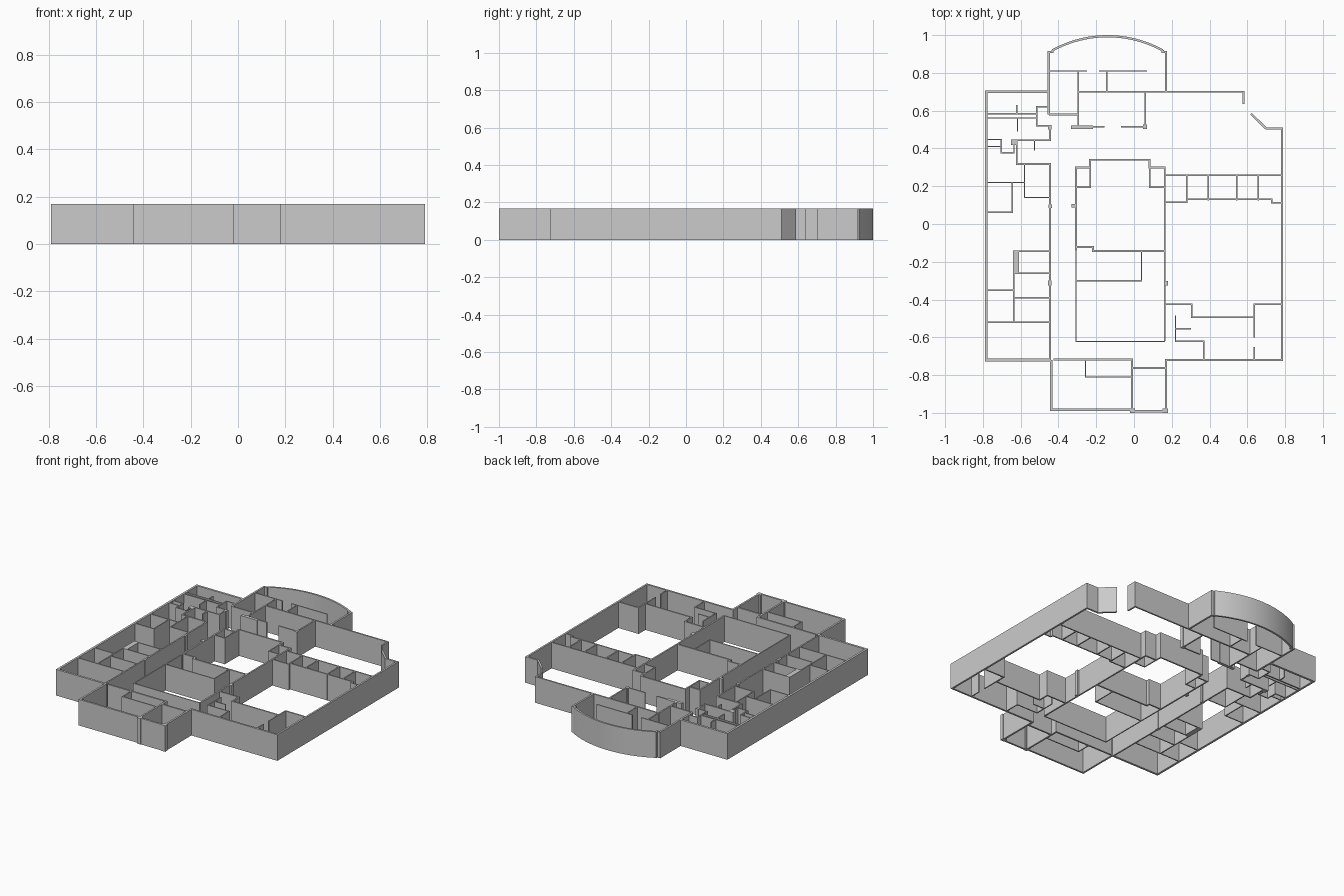
import bpy, bmesh, math
from mathutils import Vector

H = 0.168           # wall height
OUT, MID, THIN = 0.014, 0.010, 0.007   # wall thicknesses


def add_wall(bm, pts, t):
    """Sweep a mitred wall of thickness t along a plan path."""
    p = [Vector(q) for q in pts]
    dirs = [(b - a).normalized() for a, b in zip(p, p[1:])]
    rings = []
    for i, q in enumerate(p):
        d0, d1 = dirs[max(i - 1, 0)], dirs[min(i, len(dirs) - 1)]
        n0, n1 = Vector((-d0.y, d0.x)), Vector((-d1.y, d1.x))
        m = (n0 + n1) * (t / 2 / (1 + n0.dot(n1)))
        a, b = q + m, q - m
        rings.append([bm.verts.new((v.x, v.y, z))
                      for v, z in ((a, 0), (b, 0), (b, H), (a, H))])
    for r, s in zip(rings, rings[1:]):
        for k in range(4):
            bm.faces.new((r[k], r[(k + 1) % 4], s[(k + 1) % 4], s[k]))
    bm.faces.new(rings[0])
    bm.faces.new(rings[-1][::-1])


def walls(name, paths, t):
    bm = bmesh.new()
    for path in paths:
        add_wall(bm, path, t)
    bmesh.ops.recalc_face_normals(bm, faces=bm.faces)
    me = bpy.data.meshes.new(name)
    bm.to_mesh(me)
    bm.free()
    ob = bpy.data.objects.new(name, me)
    bpy.context.collection.objects.link(ob)
    return ob


def v(x, y0, y1):
    return [(x, y0), (x, y1)]


def h(y, x0, x1):
    return [(x0, y), (x1, y)]


# Outer shell
walls("outer_wall_left", [[(-0.45, 0.70), (-0.783, 0.70), (-0.783, -0.72), (-0.44, -0.72)]], OUT)
walls("outer_wall_front", [[(-0.438, -0.72), (-0.438, -0.984), (-0.01, -0.984)],
                           [(-0.01, -0.991), (0.17, -0.991)]], 0.012)
walls("outer_wall_right", [[(0.17, -0.99), (0.17, -0.72), (0.783, -0.72),
                            (0.783, 0.505), (0.70, 0.505), (0.62, 0.583)]], 0.012)
walls("outer_wall_back", [[(-0.30, 0.70), (0.579, 0.70), (0.579, 0.635)]], MID)

# Curved bow at the back
half, sag, cx, top = 0.292, 0.075, -0.14, 0.994
R = (half ** 2 + sag ** 2) / (2 * sag)
A = math.asin(half / R)
arc = [(cx + R * math.sin(A * (i / 12 - 1)), top - R + R * math.cos(A * (i / 12 - 1)))
       for i in range(25)]
bow = walls("bow_wall", [arc], 0.012)
bpy.context.view_layer.objects.active = bow
bow.select_set(True)
bpy.ops.object.shade_smooth_by_angle()
walls("bow_side_walls", [[(-0.432, 0.922), (-0.432, 0.91), (-0.451, 0.91), (-0.451, 0.58)],
                         [(0.152, 0.922), (0.152, 0.91), (0.17, 0.91), (0.17, 0.70)]], 0.012)

# Bow room partitions
walls("bow_partitions", [h(0.81, -0.45, -0.25), h(0.81, -0.185, 0.07),
                         v(-0.295, 0.81, 0.70), v(-0.145, 0.81, 0.70)], THIN)

# Back room beside the bow
walls("back_room", [[(-0.155, 0.515), (-0.295, 0.515), (-0.295, 0.70)],
                    [(0.06, 0.70), (0.06, 0.515), (-0.07, 0.515)],
                    h(0.58, -0.45, -0.295)], 0.009)

# Central hall
walls("hall_shell", [[(-0.307, -0.14), (-0.307, 0.30), (-0.232, 0.30), (-0.232, 0.34),
                      (0.083, 0.34), (0.083, 0.30), (0.163, 0.30), (0.163, -0.62)],
                     [(-0.307, -0.122), (-0.218, -0.122), (-0.218, -0.143), (0.163, -0.143)]], MID)
walls("hall_niches", [[(-0.307, 0.195), (-0.232, 0.195), (-0.232, 0.30)],
                      [(0.163, 0.195), (0.083, 0.195), (0.083, 0.30)]], THIN)
walls("hall_partitions", [[(-0.307, -0.12), (-0.307, -0.622), (0.163, -0.622)],
                          [(-0.307, -0.30), (0.04, -0.30), (0.04, -0.143)]], THIN)

# Left wing, back rooms
walls("left_back_partitions", [
    h(0.583, -0.783, -0.515), h(0.561, -0.783, -0.515),
    v(-0.62, 0.63, 0.583), v(-0.617, 0.561, 0.49),
    [(-0.45, 0.62), (-0.515, 0.62), (-0.515, 0.52), (-0.445, 0.52)],
    [(-0.783, 0.447), (-0.703, 0.447), (-0.703, 0.378), (-0.635, 0.378), (-0.635, 0.43)],
    h(0.41, -0.783, -0.703), v(-0.527, 0.44, 0.39)], THIN)
walls("left_corridor_wall", [
    [(-0.445, 0.50), (-0.445, 0.443), (-0.65, 0.443)],
    [(-0.62, 0.443), (-0.62, 0.318), (-0.445, 0.318), (-0.445, -0.72)]], 0.009)

# Left wing, middle and front rooms
walls("left_middle_partitions", [
    [(-0.58, 0.318), (-0.58, 0.14), (-0.445, 0.14)], h(0.22, -0.783, -0.58),
    [(-0.645, 0.22), (-0.645, 0.063), (-0.783, 0.063)]], THIN)
walls("left_front_partitions", [
    [(-0.445, -0.145), (-0.637, -0.145), (-0.637, -0.52)],
    h(-0.26, -0.637, -0.445), h(-0.39, -0.637, -0.445),
    h(-0.35, -0.783, -0.637), h(-0.52, -0.783, -0.445)], THIN)

# Right wing, row of small rooms
walls("right_row", [h(0.258, 0.163, 0.783), h(0.115, 0.163, 0.28),
                    [(0.28, 0.13), (0.73, 0.13), (0.73, 0.113), (0.783, 0.113)]]
      + [v(x, 0.258, 0.125) for x in (0.28, 0.392, 0.545, 0.657)], 0.008)
walls("right_row_jamb", [v(0.28, 0.135, 0.111)], 0.009)

# Right wing, front rooms
walls("right_front_wall", [[(0.163, -0.425), (0.305, -0.425), (0.305, -0.494), (0.637, -0.494),
                            (0.637, -0.425), (0.783, -0.425)]], 0.009)
walls("right_front_partitions", [
    v(0.637, -0.494, -0.60), v(0.637, -0.65, -0.72), h(-0.555, 0.22, 0.302),
    [(0.22, -0.485), (0.22, -0.62), (0.37, -0.62), (0.37, -0.72)]], THIN)

# Front entrance block
walls("entrance_walls", [[(-0.425, -0.718), (-0.01, -0.718), (-0.01, -0.984)],
                         h(-0.762, -0.01, 0.17)], 0.011)
walls("entrance_partitions", [[(-0.257, -0.718), (-0.257, -0.81), (-0.01, -0.81)]], THIN)

# Posts and thick piers: x, y, width, depth
for i, (x, y, w, d) in enumerate([
        (-0.445, 0.512, 0.018, 0.024), (-0.637, 0.433, 0.026, 0.03), (-0.443, 0.095, 0.02, 0.018),
        (-0.445, -0.313, 0.018, 0.026), (-0.32, 0.096, 0.02, 0.018), (0.172, -0.313, 0.014, 0.024),
        (-0.275, 0.512, 0.115, 0.02), (0.058, 0.515, 0.02, 0.022), (-0.622, -0.203, 0.028, 0.115),
        (-0.008, -0.988, 0.026, 0.024), (0.166, -0.988, 0.03, 0.024)]):
    walls(f"post_{i + 1}", [h(y, x - w / 2, x + w / 2)], d)
